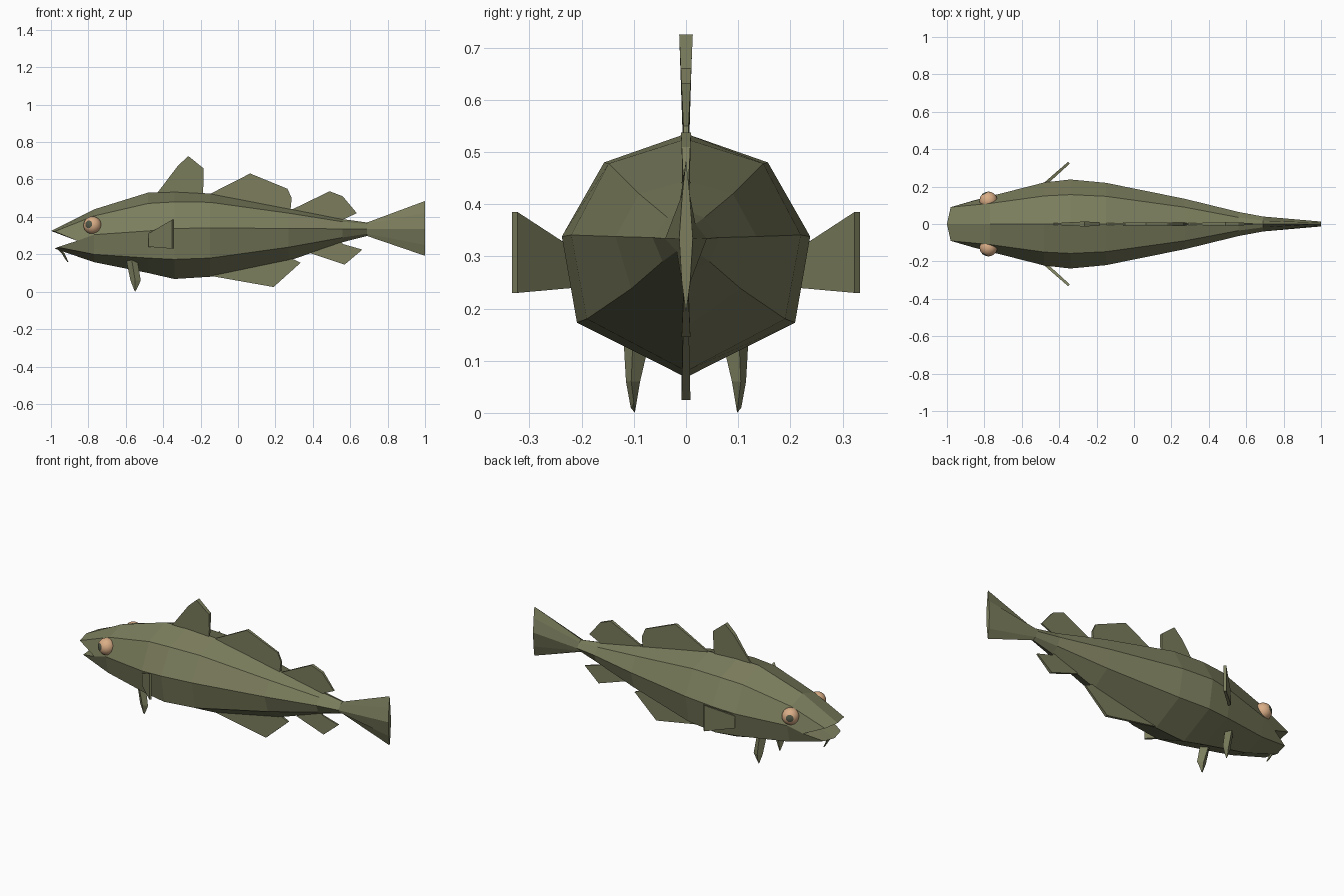
import bpy, bmesh, math
from mathutils import Vector

if "Cube" in bpy.data.objects:
    bpy.data.objects.remove(bpy.data.objects["Cube"])


def material(name, rgb):
    m = bpy.data.materials.new(name)
    m.diffuse_color = (*rgb, 1)
    m.use_nodes = True
    m.node_tree.nodes["Principled BSDF"].inputs["Base Color"].default_value = m.diffuse_color
    return m


OLIVE = material("olive skin", (0.20, 0.207, 0.11))
TAN = material("tan eye", (0.70, 0.42, 0.24))
DARK = material("dark pupil", (0.085, 0.095, 0.06))


def finish(name, bm, *mats):
    bmesh.ops.recalc_face_normals(bm, faces=bm.faces)
    me = bpy.data.meshes.new(name)
    bm.to_mesh(me)
    bm.free()
    for m in mats:
        me.materials.append(m)
    ob = bpy.data.objects.new(name, me)
    bpy.context.collection.objects.link(ob)
    return ob


def loft(bm, rings):
    """Skin between rings with equal point counts."""
    vs = [[bm.verts.new(p) for p in r] for r in rings]
    n = len(vs[0])
    for a, b in zip(vs, vs[1:]):
        for i in range(n):
            j = (i + 1) % n
            bm.faces.new((a[i], a[j], b[j], b[i]))
    return vs


# Body and tail: eight-sided sections, half given as top, upper, side, lower, bottom
def section(half):
    return half + [(x, -y, z) for x, y, z in half[3:0:-1]]


def station(x, top, upper, side, lower, bottom):
    return section([(x, 0, top), (x, *upper), (x, *side), (x, *lower), (x, 0, bottom)])


rings = [
    # open mouth rim: upper lip, mouth corner, lower lip
    section([(-1, 0, .325), (-.98, .09, .322), (-.86, .125, .272), (-.965, .08, .238), (-.98, 0, .23)]),
    station(-.77, .44, (.11, .405), (.148, .305), (.125, .20), .158),
    station(-.48, .53, (.15, .472), (.222, .325), (.188, .18), .10),
    station(-.34, .535, (.157, .48), (.238, .338), (.209, .173), .068),
    station(-.15, .525, (.148, .478), (.220, .341), (.19, .18), .08),
    station(.27, .445, (.09, .42), (.135, .338), (.105, .238), .165),
    station(.56, .388, (.035, .374), (.064, .336), (.045, .29), .265),
    station(.69, .37, (.018, .362), (.04, .334), (.018, .31), .298),
    station(1, .485, (.007, .42), (.013, .335), (.008, .25), .192),
]
bm = bmesh.new()
vs = loft(bm, rings)
throat = bm.verts.new((-.86, 0, .272))
for i in range(8):
    bm.faces.new((vs[0][i], vs[0][(i + 1) % 8], throat))
bm.faces.new(vs[-1])
finish("body_and_tail", bm, OLIVE)


# Centre-line fins: outlines in x and z, thicker away from the body
def fin(name, outline, root, reach):
    bm = bmesh.new()

    def side(s):
        return [(x, s * (.004 + .009 * min(1, abs(z - root) / reach)), z) for x, z in outline]

    a, b = loft(bm, [side(-1), side(1)])
    bm.faces.new(a)
    bm.faces.new(b)
    finish(name, bm, OLIVE)


fin("first_dorsal_fin", [(-.43, .53), (-.32, .675), (-.265, .725), (-.185, .66),
                         (-.185, .57), (-.19, .50), (-.40, .50)], .53, .19)
fin("second_dorsal_fin", [(-.155, .52), (.065, .632), (.265, .55), (.287, .50),
                          (.28, .43), (-.1, .49)], .53, .19)
fin("third_dorsal_fin", [(.29, .44), (.49, .537), (.56, .51), (.635, .42),
                         (.56, .385), (.56, .36), (.33, .40)], .42, .19)
fin("front_anal_fin", [(-.15, .085), (.19, .025), (.335, .155), (.26, .19), (-.1, .11)], .12, .19)
fin("rear_anal_fin", [(.39, .205), (.57, .145), (.665, .225), (.56, .255),
                      (.54, .29), (.42, .24)], .24, .19)

for s, label in ((-1, "right"), (1, "left")):
    # Pectoral fin: flared slab swept back from the flank
    bm = bmesh.new()
    a, b = loft(bm, [
        [(-.478 + d, s * (.215 + e), z) for d, e, z in
         ((0, .008, .312), (.012, -.004, .312), (.012, -.004, .24), (0, .008, .24))],
        [(-.352 + d, s * (.328 + e), z) for d, e, z in
         ((0, .005, .385), (.009, -.005, .385), (.009, -.005, .23), (0, .005, .23))]])
    bm.faces.new(a)
    bm.faces.new(b)
    finish(label + "_pectoral_fin", bm, OLIVE)

    # Pelvic fin: tapering blade below the belly
    bm = bmesh.new()
    a, b = loft(bm, [
        [(x, s * y, z) for x, y, z in
         ((-.60, .095, .18), (-.57, .122, .18), (-.54, .10, .18), (-.57, .06, .18))],
        [(x, s * y, z) for x, y, z in
         ((-.575, .10, .06), (-.55, .115, .06), (-.52, .105, .06), (-.55, .088, .06))],
        [(x, s * y, z) for x, y, z in
         ((-.556, .10, .012), (-.55, .106, .01), (-.538, .10, .02), (-.55, .098, 0))]])[::2]
    bm.faces.new(a)
    bm.faces.new(b)
    finish(label + "_pelvic_fin", bm, OLIVE)

    # Eye: smooth ball, its pole aimed outward and forward, pupil around the pole
    aim = Vector((-.45, s * .85, .12)).normalized()
    bm = bmesh.new()
    bmesh.ops.create_uvsphere(bm, u_segments=20, v_segments=14, radius=.048)
    bmesh.ops.rotate(bm, verts=bm.verts, matrix=aim.to_track_quat('Z', 'Y').to_matrix())
    for f in bm.faces:
        f.smooth = True
        f.material_index = int(f.calc_center_median().normalized().dot(aim) > .85)
    bmesh.ops.translate(bm, verts=bm.verts, vec=(-.778, s * .125, .355))
    finish(label + "_eye", bm, TAN, DARK)

# Chin barbel: thin hooked tube
bm = bmesh.new()
path = ((-.965, .235, .008), (-.935, .205, .008), (-.922, .18, .006), (-.91, .16, .003))
a, b = loft(bm, [[(x + r * math.cos(t * math.pi / 2), r * math.sin(t * math.pi / 2), z)
                  for t in range(4)] for x, z, r in path])[::3]
bm.faces.new(a)
bm.faces.new(b)
finish("chin_barbel", bm, OLIVE)
